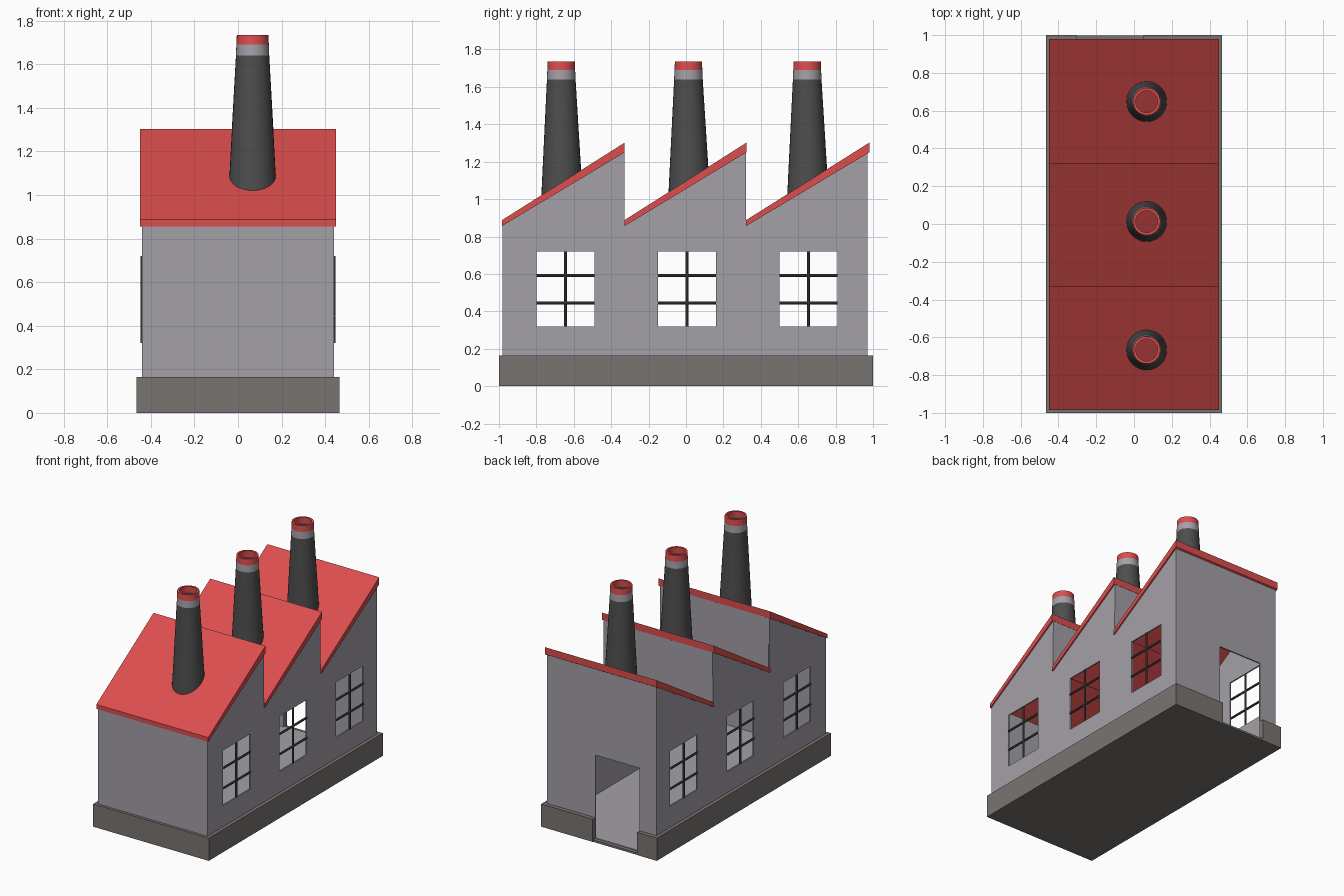
import bpy, bmesh, math

if "Cube" in bpy.data.objects:
    bpy.data.objects.remove(bpy.data.objects["Cube"])


def material(name, rgb):
    m = bpy.data.materials.new(name)
    m.diffuse_color = (*rgb, 1)
    m.use_nodes = True
    m.node_tree.nodes["Principled BSDF"].inputs["Base Color"].default_value = m.diffuse_color
    return m


RED = material("roof red", (0.72, 0.075, 0.075))
WALL = material("wall grey", (0.37, 0.35, 0.39))
BASE = material("plinth grey", (0.19, 0.175, 0.165))
DARK = material("dark grey", (0.075, 0.075, 0.075))


def add(name, bm, *mats):
    bmesh.ops.recalc_face_normals(bm, faces=bm.faces)
    me = bpy.data.meshes.new(name)
    bm.to_mesh(me)
    bm.free()
    for m in mats:
        me.materials.append(m)
    ob = bpy.data.objects.new(name, me)
    bpy.context.collection.objects.link(ob)
    return ob


def panel(name, loops, axis, a, b, mat):
    """Flat outline (with holes) extruded from a to b along the given axis."""
    cu = bpy.data.curves.new(name, 'CURVE')
    cu.dimensions = '2D'
    cu.fill_mode = 'BOTH'
    cu.extrude = (b - a) / 2
    for pts in loops:
        sp = cu.splines.new('POLY')
        sp.points.add(len(pts) - 1)
        for p, (u, v) in zip(sp.points, pts):
            p.co = (u, v, 0, 1)
        sp.use_cyclic_u = True
    tmp = bpy.data.objects.new(name + "_outline", cu)
    bpy.context.collection.objects.link(tmp)
    deps = bpy.context.evaluated_depsgraph_get()
    me = bpy.data.meshes.new_from_object(tmp.evaluated_get(deps))
    bpy.data.objects.remove(tmp)
    bm = bmesh.new()
    bm.from_mesh(me)
    bpy.data.meshes.remove(me)
    bmesh.ops.remove_doubles(bm, verts=bm.verts, dist=1e-4)
    for v in bm.verts:
        u, w, d = v.co.x, v.co.y, v.co.z + (a + b) / 2
        v.co = {'x': (d, u, w), 'y': (u, d, w), 'z': (u, w, d)}[axis]
    for f in bm.faces:
        f.material_index = 0
        f.smooth = False
    return add(name, bm, mat)


def rect(u0, u1, v0, v1):
    return [(u0, v0), (u1, v0), (u1, v1), (u0, v1)]


def bar(name, p, length, along_y):
    bm = bmesh.new()
    bmesh.ops.create_cone(bm, cap_ends=True, segments=8, radius1=0.008,
                          radius2=0.008, depth=length)
    for v in bm.verts:
        x, y, z = v.co
        v.co = (x + p[0], (z if along_y else y) + p[1], (-y if along_y else z) + p[2])
    return add(name, bm, DARK)


BAYS = [(-0.985, -0.328), (-0.33, 0.323), (0.32, 0.98)]
LOW, HIGH = 0.855, 1.25
DOOR = (-0.305, 0.05)
FLOOR = 0.02

# plinth ring with a gap for the door, and its bottom slab
panel("plinth", [[(DOOR[1], 1), (0.465, 1), (0.465, -1), (-0.465, -1), (-0.465, 1),
                  (DOOR[0], 1), (DOOR[0], 0.97), (-0.438, 0.97), (-0.438, -0.975),
                  (0.438, -0.975), (0.438, 0.97), (DOOR[1], 0.97)]],
      'z', 0, 0.165, BASE)
panel("plinth_bottom", [rect(-0.464, 0.464, -0.999, 0.999)], 'z', 0.0005, 0.015, BASE)
panel("floor", [rect(-0.437, 0.437, -0.974, 0.972)], 'z', 0.014, FLOOR, WALL)

# sawtooth side walls with window openings
outline = [(-0.98, 0.015)]
for y0, y1 in BAYS:
    outline += [(max(y0, -0.98), LOW + 0.012), (min(y1, 0.97) - 0.001, HIGH + 0.005)]
outline.append((0.969, 0.015))
WINDOWS = [-0.645, 0.005, 0.655]
holes = [rect(y - 0.155, y + 0.155, 0.32, 0.72) for y in WINDOWS]
for side, s in (("right", 1), ("left", -1)):
    a, b = sorted((s * 0.43, s * 0.44))
    panel(side + "_wall", [outline] + holes, 'x', a, b, WALL)
    # window bars
    for i, y in enumerate(WINDOWS):
        bar(f"{side}_window_{i}_upright", (s * 0.439, y, 0.52), 0.4, False)
        for z in (0.445, 0.592):
            bar(f"{side}_window_{i}_crossbar", (s * 0.441, y, z), 0.31, True)

# end walls, the back one with a doorway
panel("front_wall", [rect(-0.435, 0.435, 0.015, 0.87)], 'y', -0.98, -0.97, WALL)
panel("back_wall", [[(-0.435, 0.015), (DOOR[0], 0.015), (DOOR[0], 0.62), (DOOR[1], 0.62),
                     (DOOR[1], 0.015), (0.435, 0.015), (0.435, HIGH), (-0.435, HIGH)]],
      'y', 0.96, 0.97, WALL)

for i, (y0, y1) in enumerate(BAYS):
    # sloping roof slab
    panel(f"roof_{i}", [[(y0, LOW), (y1, HIGH), (y1, HIGH + 0.052), (y0, LOW + 0.032)]],
          'x', -0.45, 0.45, RED)
    # upright wall between the roof steps
    if i < 2:
        panel(f"roof_step_{i}", [rect(-0.435, 0.435, LOW + 0.005, HIGH + 0.005)],
              'y', y1 - 0.011, y1 - 0.001, WALL)


# hollow tapered chimneys with coloured bands, foot following the roof slope
def chimney(name, cx, cy, bay):
    n = 32
    y0, y1 = BAYS[bay]
    prof = [(0.107, None), (0.0765, 1.64), (0.0745, 1.69), (0.0725, 1.735),
            (0.058, 1.735), (0.059, 1.69), (0.09, None)]
    mats = [1, 2, 0, 0, 0, 1]
    bm = bmesh.new()
    rings = []
    for r, z in prof:
        ring = []
        for k in range(n):
            t = 2 * math.pi * k / n
            x, y = cx + r * math.cos(t), cy + r * math.sin(t)
            foot = LOW + 0.02 + (HIGH + 0.02 - LOW) * (y - y0) / (y1 - y0)
            ring.append(bm.verts.new((x, y, foot if z is None else z)))
        rings.append(ring)
    mats.append(1)
    for j, m in enumerate(mats):
        p, q = rings[j], rings[(j + 1) % len(rings)]
        for k in range(n):
            f = bm.faces.new((p[k], p[(k + 1) % n], q[(k + 1) % n], q[k]))
            f.material_index = m
            f.smooth = True
    ob = add(name, bm, RED, DARK, WALL)
    bpy.ops.object.select_all(action='DESELECT')
    ob.select_set(True)
    bpy.context.view_layer.objects.active = ob
    bpy.ops.object.shade_smooth_by_angle(angle=math.radians(35))


for i, y in enumerate((-0.667, 0.013, 0.648)):
    chimney(f"chimney_{i}", 0.067, y, i)
